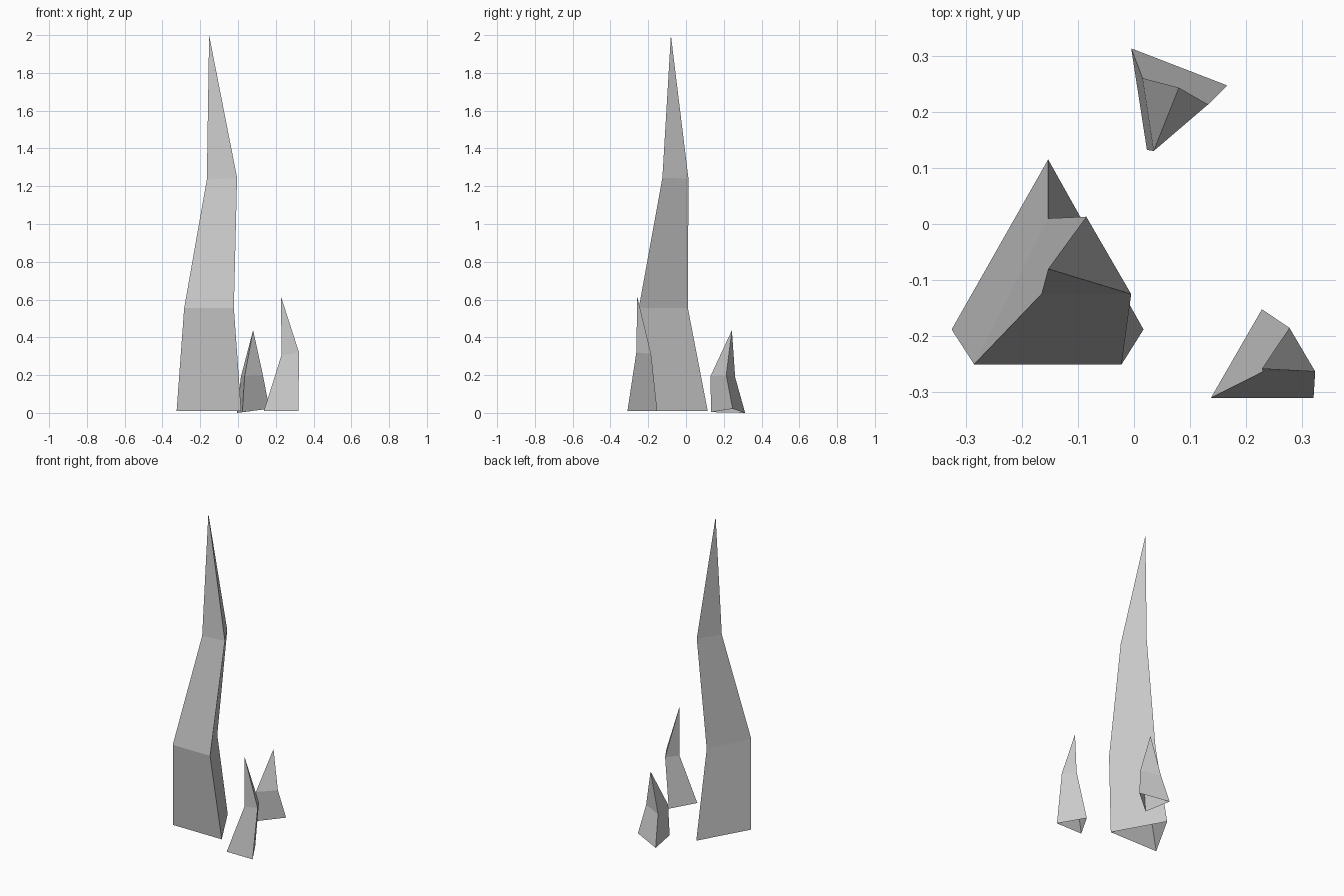
import bpy, bmesh


def spike(name, rings, tip):
    """Open-bottomed three-sided spike: stacked triangle rings ending in a tip.
    Ring corners run left, right, back (counter-clockwise from above)."""
    bm = bmesh.new()
    levels = [[bm.verts.new(p) for p in ring] for ring in rings]
    top = bm.verts.new(tip)
    for i in range(3):
        j = (i + 1) % 3
        for low, high in zip(levels, levels[1:]):
            bm.faces.new((low[i], low[j], high[j], high[i]))
        bm.faces.new((levels[-1][i], levels[-1][j], top))
    mesh = bpy.data.meshes.new(name)
    bm.to_mesh(mesh)
    bm.free()
    obj = bpy.data.objects.new(name, mesh)
    bpy.context.collection.objects.link(obj)
    return obj


# Tall bent spike
spike("tall_spike", [
    [(-0.325, -0.188, 0.01), (0.017, -0.188, 0.01), (-0.153, 0.115, 0.01)],
    [(-0.285, -0.25, 0.555), (-0.022, -0.25, 0.555), (-0.153, 0.01, 0.555)],
    [(-0.165, -0.125, 1.235), (-0.005, -0.125, 1.245), (-0.085, 0.013, 1.24)],
], (-0.153, -0.08, 2.0))

# Small spike at the front right
spike("front_small_spike", [
    [(0.137, -0.31, 0.01), (0.32, -0.31, 0.01), (0.228, -0.152, 0.01)],
    [(0.23, -0.263, 0.305), (0.323, -0.263, 0.32), (0.277, -0.185, 0.313)],
], (0.228, -0.258, 0.615))

# Small tilted spike at the back
spike("back_small_spike", [
    [(0.023, 0.132, 0.004), (0.166, 0.247, 0.022), (-0.005, 0.313, 0.0)],
    [(0.035, 0.13, 0.195), (0.132, 0.213, 0.2), (0.015, 0.26, 0.19)],
], (0.08, 0.243, 0.438))
